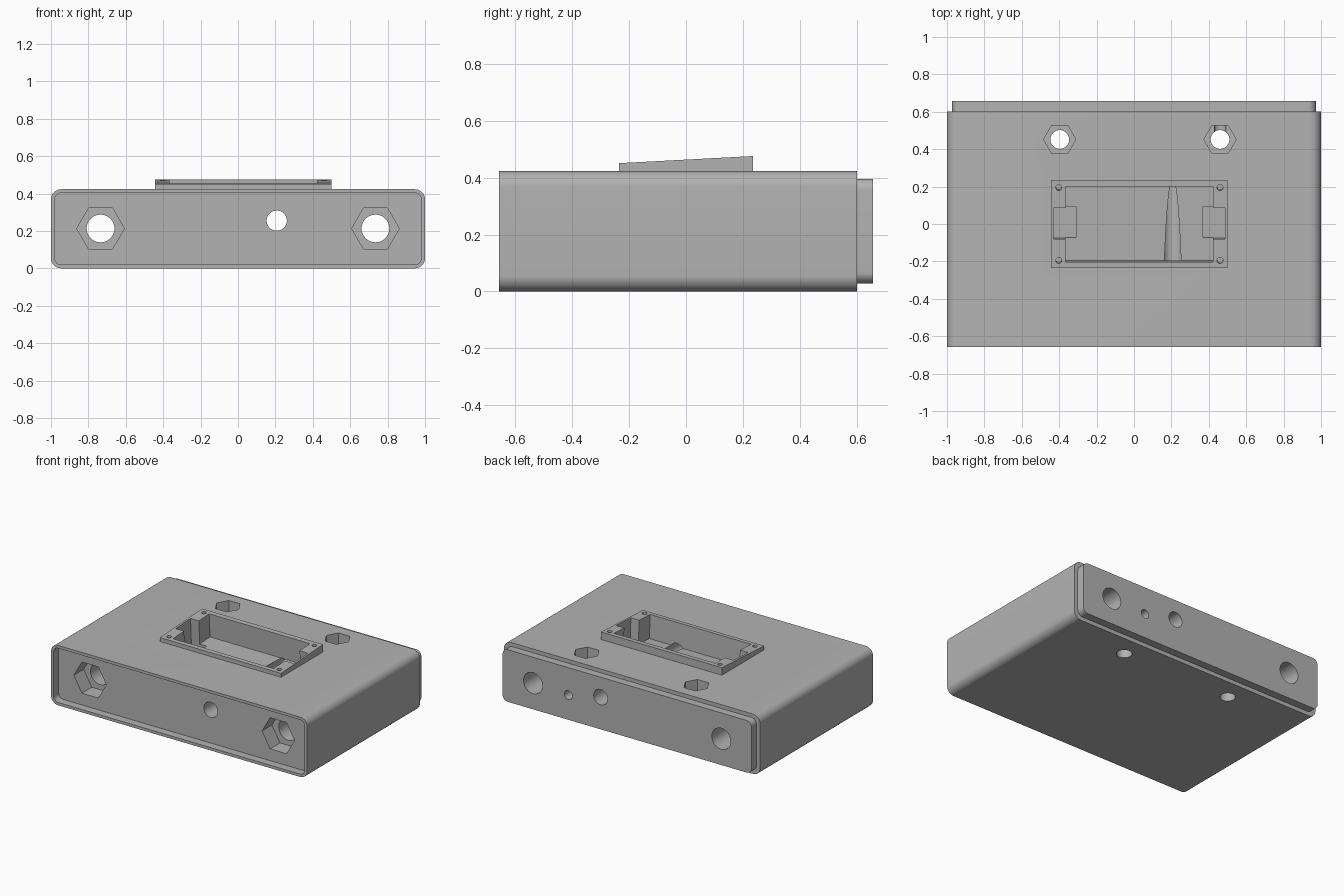
import bpy, bmesh
from math import sin, cos, pi, atan
from mathutils import Matrix, Vector

cube = bpy.data.objects.get("Cube")
if cube:
    bpy.data.objects.remove(cube, do_unlink=True)

grey = bpy.data.materials.new("light_grey")
grey.use_nodes = True
grey.diffuse_color = (0.45, 0.45, 0.45, 1)
grey.node_tree.nodes["Principled BSDF"].inputs["Base Color"].default_value = grey.diffuse_color


def prism(name, outline, start, end, axis="z", matrix=Matrix()):
    """Extrude a flat outline along one axis."""
    place = {"z": lambda u, v, w: (u, v, w),
             "y": lambda u, v, w: (u, w, v),
             "x": lambda u, v, w: (w, u, v)}[axis]
    bm = bmesh.new()
    rings = [[bm.verts.new(place(u, v, w)) for u, v in outline] for w in (start, end)]
    n = len(outline)
    for ring in rings:
        bm.faces.new(ring)
    for i in range(n):
        j = (i + 1) % n
        bm.faces.new((rings[0][i], rings[0][j], rings[1][j], rings[1][i]))
    bmesh.ops.recalc_face_normals(bm, faces=bm.faces)
    bm.transform(matrix)
    mesh = bpy.data.meshes.new(name)
    bm.to_mesh(mesh)
    bm.free()
    mesh.materials.append(grey)
    obj = bpy.data.objects.new(name, mesh)
    bpy.context.collection.objects.link(obj)
    return obj


def ngon(u, v, r, sides=48):
    return [(u + r * cos(2 * pi * i / sides), v + r * sin(2 * pi * i / sides))
            for i in range(sides)]


def rect(u0, u1, v0, v1):
    return [(u0, v0), (u1, v0), (u1, v1), (u0, v1)]


def round_rect(u0, u1, v0, v1, r, steps=10):
    corners = [(u1 - r, v1 - r), (u0 + r, v1 - r), (u0 + r, v0 + r), (u1 - r, v0 + r)]
    return [(cu + r * cos(a), cv + r * sin(a))
            for k, (cu, cv) in enumerate(corners)
            for a in [pi / 2 * (k + i / steps) for i in range(steps + 1)]]


def combine(target, tool, operation):
    mod = target.modifiers.new(tool.name, "BOOLEAN")
    mod.operation, mod.solver, mod.object = operation, "EXACT", tool
    bpy.context.view_layer.objects.active = target
    bpy.ops.object.modifier_apply(modifier=mod.name)
    bpy.data.objects.remove(tool, do_unlink=True)


# Rounded housing with a rear tongue and a wedge-shaped bezel on top
FRONT, BACK, END, TOP = -0.657, 0.602, 0.657, 0.423
housing = prism("housing", round_rect(-1, 1, 0, TOP, 0.055), FRONT, BACK, "y")
tongue = prism("rear_tongue", round_rect(-0.972, 0.972, 0.028, 0.396, 0.04), BACK - 0.1, END, "y")
bezel = prism("bezel", [(-0.235, TOP - 0.05), (0.235, TOP - 0.05), (0.235, 0.476), (-0.235, 0.451)],
              -0.445, 0.5, "x")
combine(housing, tongue, "UNION")
combine(housing, bezel, "UNION")

cutters = []


def cut(*args, **kwargs):
    cutters.append(prism(*args, **kwargs))


# Front recess that receives a matching tongue
FLOOR = FRONT + 0.057
cut("front_recess", round_rect(-0.98, 0.98, 0.02, 0.403, 0.035), FRONT - 0.1, FLOOR, "y")

# Tilted display cavity, clip pockets and screw holes
tilt = Matrix.Translation(Vector((0, 0, 0.4635))) @ Matrix.Rotation(atan(0.053), 4, "X")
cut("display_cavity", rect(-0.365, 0.422, -0.204, 0.2), -0.167, 0.1, matrix=tilt)
for x0, x1 in ((-0.43, -0.31), (0.368, 0.486)):
    cut("clip_pocket", rect(x0, x1, -0.08, 0.085), -0.215, 0.1, matrix=tilt)
for x in (-0.402, 0.46):
    for y in (-0.195, 0.195):
        cut("screw_hole", ngon(x, y, 0.016, 16), -0.1, 0.1, matrix=tilt)

# Long bolt holes with hexagonal nut seats in the front
for x in (-0.735, 0.735):
    cut("bolt_hole", ngon(x, 0.213, 0.074), -1, 1, "y")
    cut("bolt_nut_seat", ngon(x, 0.213, 0.127, 6), FRONT - 0.1, FLOOR + 0.11, "y")

# Vertical mounting holes with nut seats in the top
for x in (-0.397, 0.46):
    cut("mount_hole", ngon(x, 0.452, 0.05), -0.2, 1)
    cut("mount_nut_seat", ngon(x, 0.452, 0.086, 6), 0.2, 1)

# Cable channel and small rear hole
cut("cable_channel", ngon(0.207, 0.255, 0.054), -1, 1, "y")
cut("rear_hole", ngon(0.46, 0.202, 0.031, 32), 0.452, 1, "y")

for cutter in cutters:
    combine(housing, cutter, "DIFFERENCE")

# Smooth the round surfaces and keep the edges sharp
bpy.ops.object.select_all(action="DESELECT")
housing.select_set(True)
bpy.context.view_layer.objects.active = housing
bpy.ops.object.shade_smooth_by_angle(angle=pi / 6)
